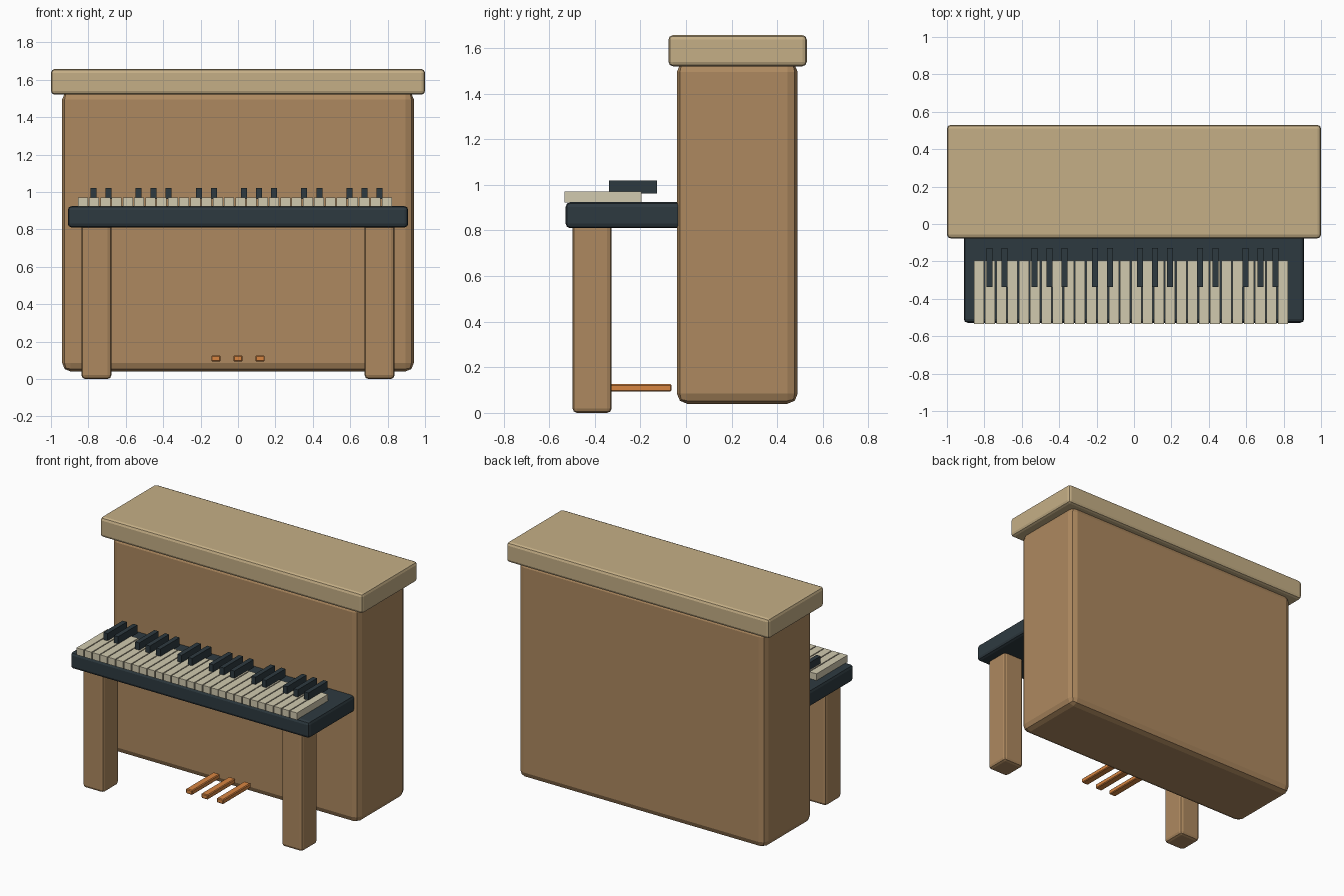
import bpy, bmesh

if "Cube" in bpy.data.objects:
    bpy.data.objects.remove(bpy.data.objects["Cube"])


def material(name, rgb):
    m = bpy.data.materials.new(name)
    m.diffuse_color = (*rgb, 1)
    m.use_nodes = True
    m.node_tree.nodes["Principled BSDF"].inputs["Base Color"].default_value = m.diffuse_color
    return m


WOOD = material("wood", (0.42, 0.25, 0.115))
PALE_WOOD = material("pale_wood", (0.56, 0.43, 0.24))
DARK = material("dark", (0.027, 0.042, 0.051))
IVORY = material("ivory", (0.64, 0.59, 0.43))
COPPER = material("copper", (0.68, 0.235, 0.053))


def box(name, x, y, z, mat, bevel=0.0, segments=2):
    """Box from (min, max) ranges with an optional rounded edge."""
    bm = bmesh.new()
    bmesh.ops.create_cube(bm, size=1)
    for v in bm.verts:
        for i, (lo, hi) in enumerate((x, y, z)):
            v.co[i] = hi if v.co[i] > 0 else lo
    mesh = bpy.data.meshes.new(name)
    bm.to_mesh(mesh)
    bm.free()
    mesh.materials.append(mat)
    ob = bpy.data.objects.new(name, mesh)
    bpy.context.collection.objects.link(ob)
    if bevel:
        mod = ob.modifiers.new("rounded_edges", 'BEVEL')
        mod.width = bevel
        mod.segments = segments
    return ob


def around(centre, width):
    return (centre - width / 2, centre + width / 2)


# Cabinet and lid
box("cabinet", (-0.94, 0.94), (-0.04, 0.49), (0.04, 1.54), WOOD, 0.045)
box("lid", (-1, 1), (-0.077, 0.53), (1.52, 1.657), PALE_WOOD, 0.02)

# Key bed on two front legs
box("key_bed", (-0.91, 0.91), (-0.528, -0.02), (0.81, 0.924), DARK, 0.02)
for side, label in ((-1, "left"), (1, "right")):
    box(f"front_leg_{label}", around(side * 0.757, 0.16), (-0.498, -0.326),
        (0, 0.83), WOOD, 0.02)

# White keys
PITCH = 0.0602
for i in range(28):
    box(f"white_key_{i + 1}", around(-0.83 + i * PITCH, 0.0535),
        (-0.534, -0.196), (0.922, 0.97), IVORY)

# Black keys in groups of two and three
for i in range(21):
    if i % 7 in (0, 1, 3, 4, 5):
        box(f"black_key_{i + 1}", around(-0.773 + i * 0.0805, 0.032),
            (-0.338, -0.128), (0.963, 1.02), DARK)

# Pedals
for i in (-1, 0, 1):
    box(f"pedal_{i + 2}", around(i * 0.118, 0.05), (-0.365, -0.064),
        (0.094, 0.126), COPPER, 0.005, 1)
